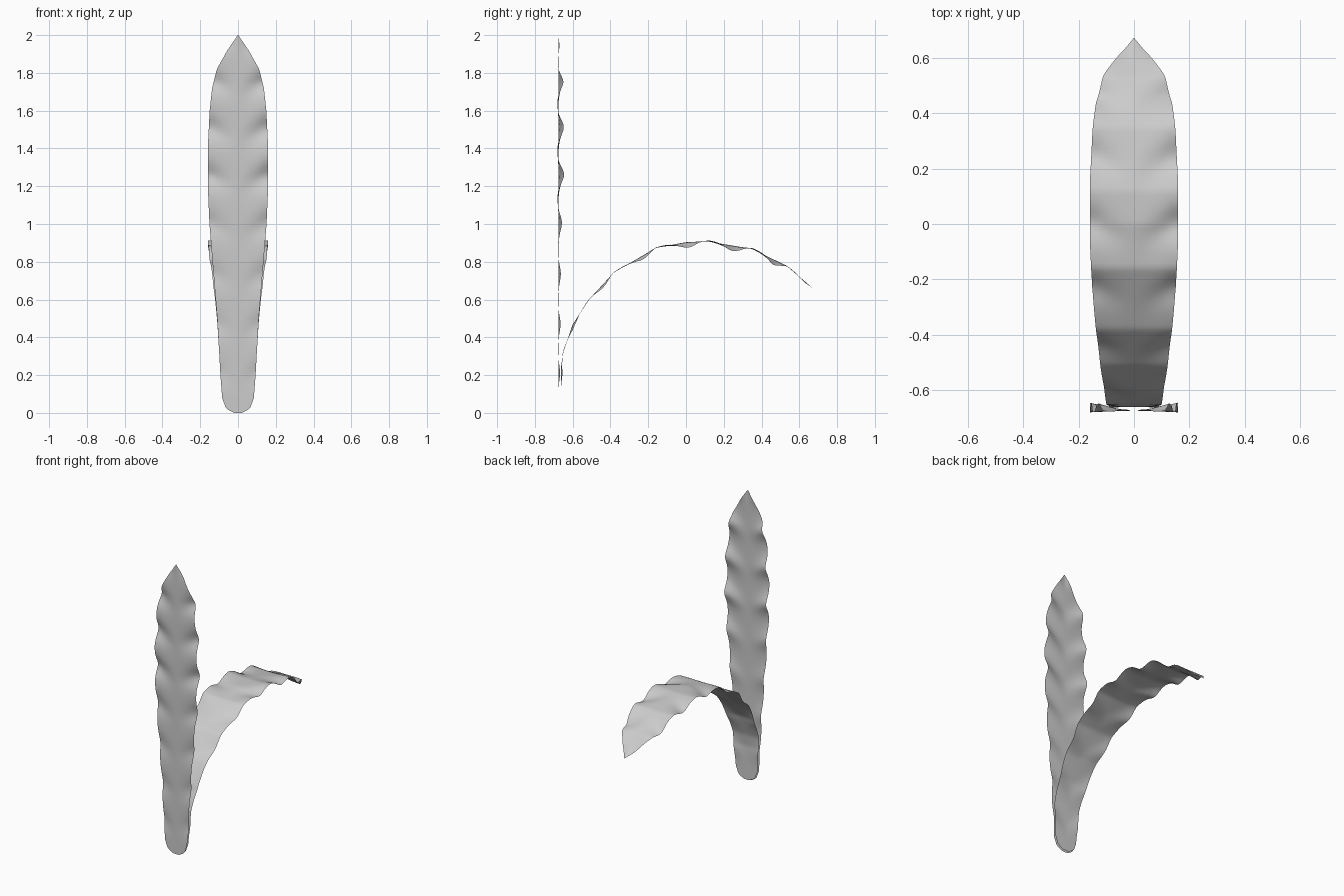
import bpy, bmesh, math
from mathutils import Vector

if "Cube" in bpy.data.objects:
    bpy.data.objects.remove(bpy.data.objects["Cube"])

LENGTH = 2.0
ROWS, COLS = 128, 12
# half width along the blade: (distance from base, half width)
OUTLINE = [(0, 0.02), (0.01, 0.045), (0.03, 0.066), (0.08, 0.084), (0.2, 0.093), (0.5, 0.11),
           (0.8, 0.135), (1.0, 0.151), (1.2, 0.16), (1.4, 0.16), (1.6, 0.15),
           (1.72, 0.137), (1.82, 0.112), (1.92, 0.056), (2.0, 0.001)]
# midrib paths in (y, z)
UPRIGHT = [(-0.675, 0), (-0.675, 1), (-0.675, 2)]
ARCHED = [(-0.662, 0.005), (-0.662, 0.24), (-0.65, 0.32), (-0.6, 0.468), (-0.51, 0.605),
          (-0.38, 0.745), (-0.16, 0.873), (0, 0.904), (0.12, 0.907), (0.35, 0.868),
          (0.53, 0.78), (0.672, 0.66)]

grey = bpy.data.materials.new("leaf grey")
grey.diffuse_color = (0.6, 0.6, 0.6, 1)
grey.use_nodes = True
grey.node_tree.nodes["Principled BSDF"].inputs["Base Color"].default_value = grey.diffuse_color


def lerp(table, t):
    for (a, u), (b, v) in zip(table, table[1:]):
        if t <= b:
            return u + (v - u) * (t - a) / (b - a)
    return table[-1][1]


def walk(path, t):
    """Point at fraction t of the path length."""
    pts = [Vector(p) for p in path]
    lens = [(b - a).length for a, b in zip(pts, pts[1:])]
    d = t * sum(lens)
    for a, b, l in zip(pts, pts[1:], lens):
        if d <= l:
            return a.lerp(b, d / l)
        d -= l
    return pts[-1]


def ripple(s, x, u):
    """Wavy margin: grows to the edge and towards the tip, slanting like veins."""
    amp = lerp([(0, 0.002), (0.3, 0.006), (0.9, 0.008), (1.25, 0.018), (1.75, 0.016), (2, 0.0)], s)
    phase = 2 * math.pi * (s - 1.26 - 0.5 * (abs(x) - 0.16)) / 0.255
    return abs(u) ** 1.5 * amp * (0.65 + math.cos(phase + 0.35 * math.sin(phase)))


def leaf(name, path):
    bm = bmesh.new()
    rows = []
    for i in range(ROWS + 1):
        t = i / ROWS
        t = t * t * (2 - t) if t < 0.0 else t
        p = walk(path, t)
        tan = (walk(path, min(t + 0.03, 1)) - walk(path, max(t - 0.03, 0))).normalized()
        nrm = Vector((tan.y, -tan.x))      # towards +y on the upright blade
        s, row = t * LENGTH, []
        hw = lerp(OUTLINE, s)
        for j in range(COLS + 1):
            u = 2 * j / COLS - 1
            q = p + nrm * ripple(s, u * hw, u)
            row.append(bm.verts.new((u * hw, q.x, q.y)))
        rows.append(row)
    for a, b in zip(rows, rows[1:]):
        for j in range(COLS):
            bm.faces.new((a[j], a[j + 1], b[j + 1], b[j])).smooth = True
    me = bpy.data.meshes.new(name)
    bm.to_mesh(me)
    bm.free()
    me.materials.append(grey)
    bpy.context.collection.objects.link(bpy.data.objects.new(name, me))


leaf("upright_leaf", UPRIGHT)
leaf("arched_leaf", ARCHED)
